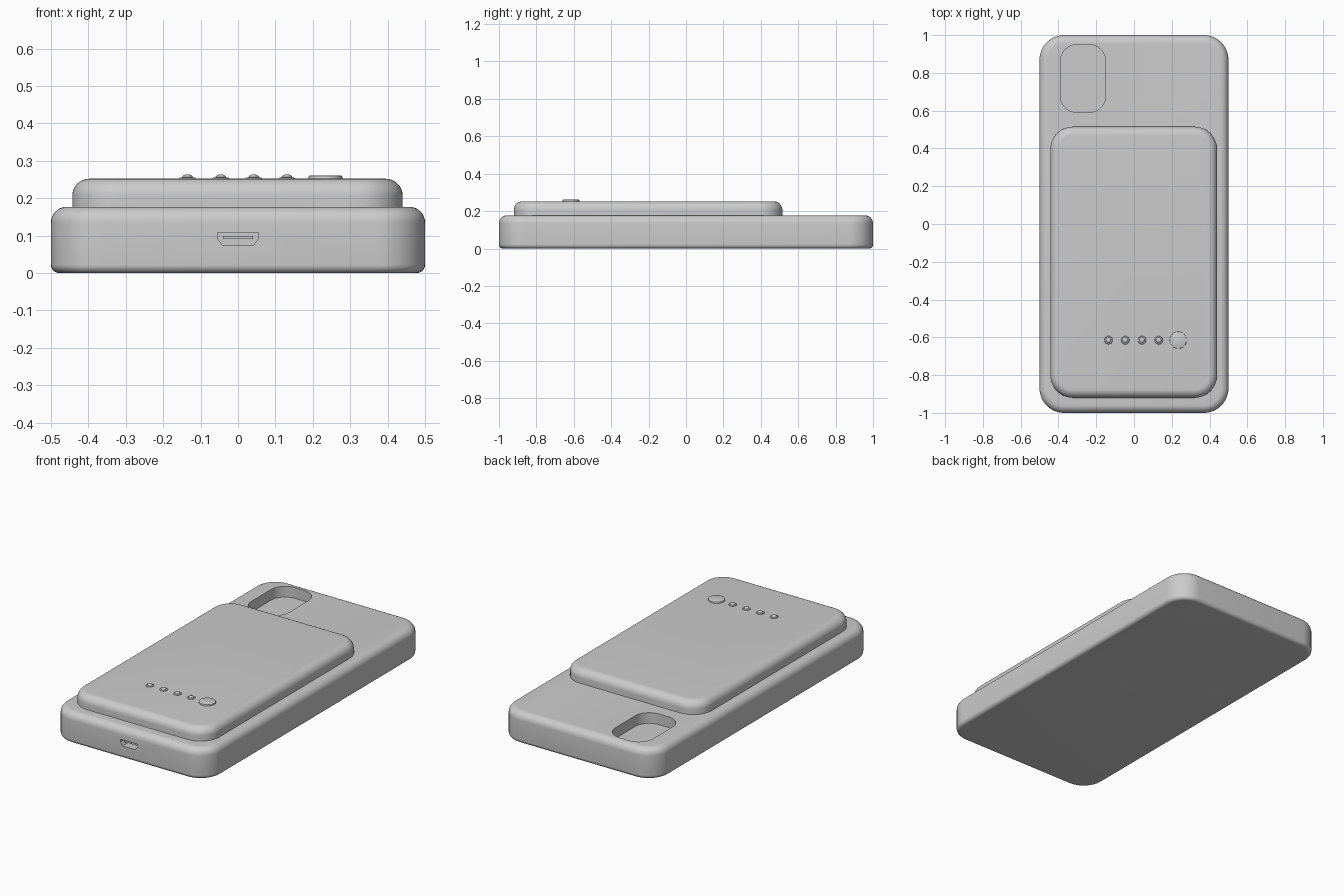
import bpy, bmesh
from math import sin, cos, pi

if "Cube" in bpy.data.objects:
    bpy.data.objects.remove(bpy.data.objects["Cube"])


def new_object(name, bm):
    bmesh.ops.recalc_face_normals(bm, faces=bm.faces)
    mesh = bpy.data.meshes.new(name)
    bm.to_mesh(mesh)
    bm.free()
    obj = bpy.data.objects.new(name, mesh)
    bpy.context.collection.objects.link(obj)
    return obj


def activate(obj):
    bpy.ops.object.select_all(action='DESELECT')
    obj.select_set(True)
    bpy.context.view_layer.objects.active = obj


def smooth(obj, angle=0.6):
    activate(obj)
    bpy.ops.object.shade_smooth_by_angle(angle=angle)


def loft(name, rings):
    """Skin a stack of equal-length point rings and cap both ends."""
    bm = bmesh.new()
    loops = [[bm.verts.new(p) for p in ring] for ring in rings]
    n = len(loops[0])
    for a, b in zip(loops, loops[1:]):
        for i in range(n):
            j = (i + 1) % n
            bm.faces.new((a[i], a[j], b[j], b[i]))
    bm.faces.new(loops[0][::-1])
    bm.faces.new(loops[-1])
    return new_object(name, bm)


def rounded_ring(x0, x1, y0, y1, r, inset, z, seg=12):
    pts = []
    corners = [(x1 - r, y1 - r), (x0 + r, y1 - r), (x0 + r, y0 + r), (x1 - r, y0 + r)]
    for q, (cx, cy) in enumerate(corners):
        for i in range(seg + 1):
            a = (q + i / seg) * pi / 2
            pts.append((cx + (r - inset) * cos(a), cy + (r - inset) * sin(a), z))
    return pts


def slab(name, x0, x1, y0, y1, r, z0, z1, low=0.0, high=0.0, seg=8):
    """Rounded-corner plate with rounded bottom (low) and top (high) edges."""
    profile = []
    angles = [i / seg * pi / 2 for i in range(seg + 1)]
    profile += [(low * (1 - sin(a)), z0 + low * (1 - cos(a))) for a in angles] if low else [(0, z0)]
    profile += [(high * (1 - cos(a)), z1 - high * (1 - sin(a))) for a in angles] if high else [(0, z1)]
    return loft(name, [rounded_ring(x0, x1, y0, y1, r, d, z) for d, z in profile])


def lathe(name, x, y, profile, n=32):
    return loft(name, [[(x + r * cos(i * 2 * pi / n), y + r * sin(i * 2 * pi / n), z)
                        for i in range(n)] for r, z in profile])


def cut(obj, cutter):
    mod = obj.modifiers.new("cut", 'BOOLEAN')
    mod.operation = 'DIFFERENCE'
    mod.solver = 'EXACT'
    mod.object = cutter
    activate(obj)
    bpy.ops.object.modifier_apply(modifier=mod.name)
    bpy.data.objects.remove(cutter, do_unlink=True)


# Main case
case = slab("case_body", -0.5, 0.5, -1, 1, 0.13, 0, 0.177, 0.022, 0.042)

# Camera recess
cut(case, slab("recess_cutter", -0.39, -0.15, 0.59, 0.95, 0.09, 0.115, 0.3))

# Charging port
port = [(-0.055, 0.108), (0.055, 0.108), (0.055, 0.093), (0.041, 0.073),
        (-0.041, 0.073), (-0.055, 0.093)]
cut(case, loft("port_cutter", [[(x, y, z) for x, z in port] for y in (-1.1, -0.95)]))
smooth(case)

# Contact tongue inside the port
tongue = [(-0.04, 0.091), (0.04, 0.091), (0.04, 0.099), (-0.04, 0.099)]
loft("port_tongue", [[(x, y, z) for x, z in tongue] for y in (-0.985, -0.945)])

# Raised battery pack
smooth(slab("battery_pack", -0.443, 0.44, -0.92, 0.515, 0.12, 0.165, 0.252, 0, 0.045))

# Indicator lights
for k, x in enumerate((-0.135, -0.046, 0.042, 0.131)):
    smooth(lathe(f"indicator_light_{k + 1}", x, -0.615,
                 [(0.022, 0.245), (0.022, 0.253), (0.020, 0.2555), (0.014, 0.256),
                  (0.013, 0.259), (0.010, 0.2615), (0.005, 0.263)]))

# Power button
smooth(lathe("power_button", 0.234, -0.615,
             [(0.045, 0.245), (0.045, 0.2575), (0.044, 0.2595), (0.041, 0.261)], 48))
